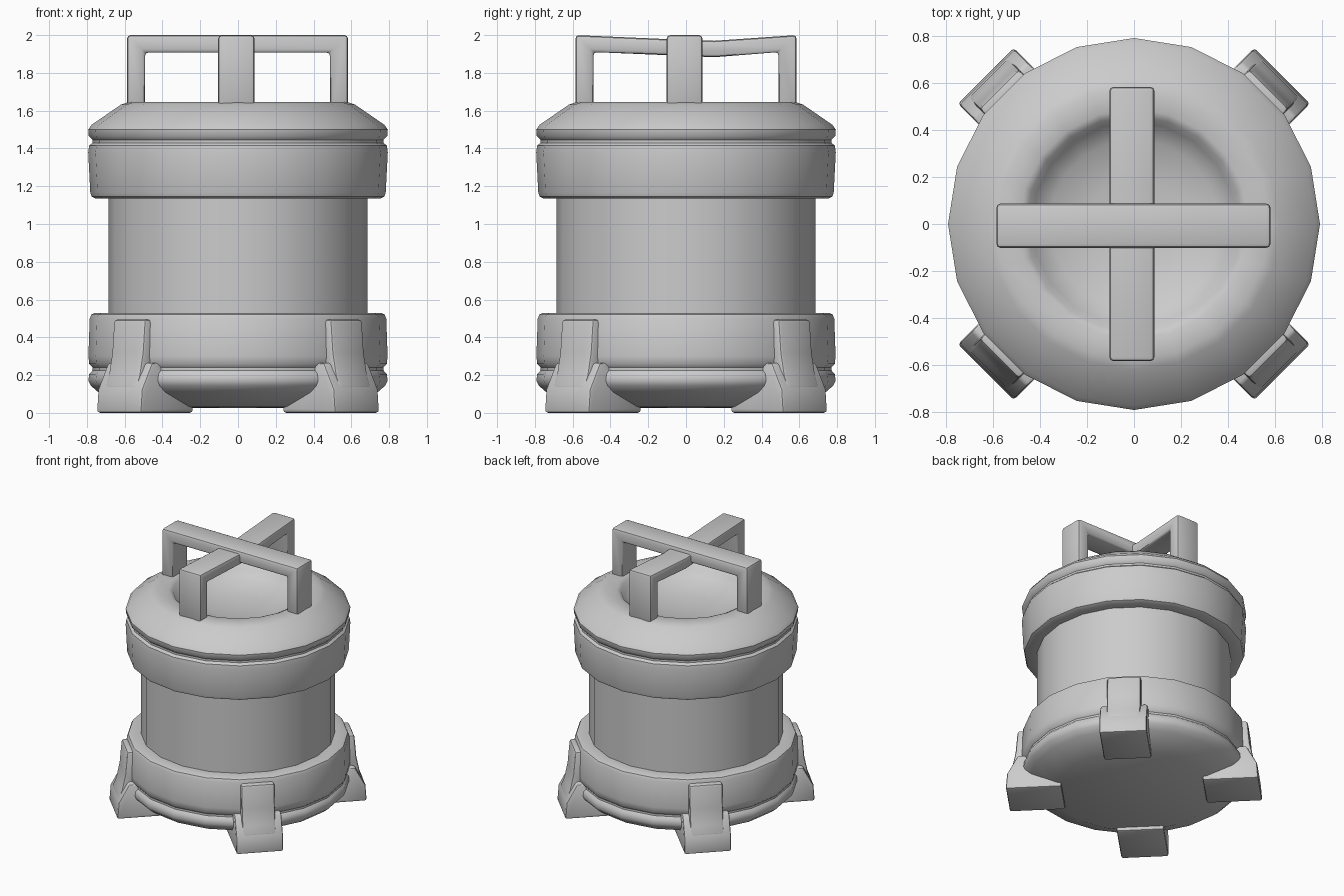
import bpy, bmesh
from math import cos, sin, pi, radians
from mathutils import Matrix

if "Cube" in bpy.data.objects:
    bpy.data.objects.remove(bpy.data.objects["Cube"])

SIDES = 20


def finish(name, bm, bevel=0.0, angle=40):
    bmesh.ops.recalc_face_normals(bm, faces=bm.faces)
    if bevel:
        sharp = [e for e in bm.edges if e.calc_face_angle(0) > radians(25)]
        bmesh.ops.bevel(bm, geom=sharp, offset=bevel, segments=2,
                        profile=0.5, affect='EDGES', clamp_overlap=True)
    me = bpy.data.meshes.new(name)
    bm.to_mesh(me)
    bm.free()
    me.shade_smooth()
    me.set_sharp_from_angle(angle=radians(angle))
    ob = bpy.data.objects.new(name, me)
    bpy.context.collection.objects.link(ob)
    return ob


def lathe(name, profile):
    """Revolve (radius, z) points; radius 0 closes with a pole."""
    bm = bmesh.new()
    rings = []
    for r, z in profile:
        n = SIDES if r > 0 else 1
        rings.append([bm.verts.new((r * cos(2 * pi * i / SIDES),
                                    r * sin(2 * pi * i / SIDES), z)) for i in range(n)])
    for a, b in zip(rings, rings[1:]):
        for i in range(SIDES):
            j = (i + 1) % SIDES
            quad = [a[i % len(a)], a[j % len(a)], b[j % len(b)], b[i % len(b)]]
            bm.faces.new(list(dict.fromkeys(quad)))
    return finish(name, bm)


def prism(name, profile, w0, w1, turn, bevel):
    """Extrude a (radial, z) outline from w0 to w1 sideways, turned about z."""
    bm = bmesh.new()
    a = [bm.verts.new((u, w0, z)) for u, z in profile]
    b = [bm.verts.new((u, w1, z)) for u, z in profile]
    bm.faces.new(a)
    bm.faces.new(b)
    n = len(profile)
    for i in range(n):
        j = (i + 1) % n
        bm.faces.new((a[i], a[j], b[j], b[i]))
    bm.transform(Matrix.Rotation(turn, 4, 'Z'))
    return finish(name, bm, bevel)


# Canister: rounded base, lower collar, barrel, upper collar, dished lid
lathe("canister_body", [
    (0, 0.025), (0.56, 0.03), (0.74, 0.11), (0.78, 0.145), (0.792, 0.17),
    (0.788, 0.205), (0.77, 0.225), (0.77, 0.24), (0.788, 0.26), (0.792, 0.30),
    (0.785, 0.50), (0.775, 0.522), (0.755, 0.53), (0.685, 0.53),
    (0.685, 1.135), (0.755, 1.135), (0.775, 1.145), (0.782, 1.165),
    (0.793, 1.38), (0.788, 1.415), (0.77, 1.43), (0.77, 1.445), (0.79, 1.465),
    (0.793, 1.50), (0.775, 1.525), (0.62, 1.632), (0.58, 1.645),
    (0.49, 1.645), (0.46, 1.63), (0.435, 1.59), (0.36, 1.54), (0.2, 1.50), (0, 1.49)])

# Crossed lid handles; the second one sags in the middle
prism("handle_across", [
    (-0.587, 1.62), (-0.587, 2.0), (0.582, 2.0), (0.582, 1.62),
    (0.487, 1.62), (0.487, 1.908), (-0.492, 1.908), (-0.492, 1.62)],
    -0.102, 0.087, 0, 0.018)
prism("handle_front_back", [
    (-0.585, 1.62), (-0.585, 2.0), (-0.08, 1.978), (0.15, 1.97), (0.585, 2.0),
    (0.585, 1.62), (0.49, 1.62), (0.49, 1.91), (0.15, 1.883), (-0.08, 1.893),
    (-0.49, 1.91), (-0.49, 1.62)],
    -0.087, 0.105, pi / 2, 0.018)

# Four diagonal feet, each a wedge with a clamp plate against the collar
for i, side in enumerate(("back_right", "back_left", "front_left", "front_right")):
    turn = pi / 4 + i * pi / 2
    prism(f"{side}_foot", [
        (0.50, 0.0), (0.895, 0.0), (0.885, 0.125), (0.81, 0.265),
        (0.73, 0.265), (0.50, 0.03)], -0.168, 0.168, turn, 0.022)
    prism(f"{side}_clamp_plate", [
        (0.72, 0.13), (0.885, 0.13), (0.855, 0.20), (0.83, 0.32),
        (0.815, 0.495), (0.72, 0.495)], -0.12, 0.12, turn, 0.018)
